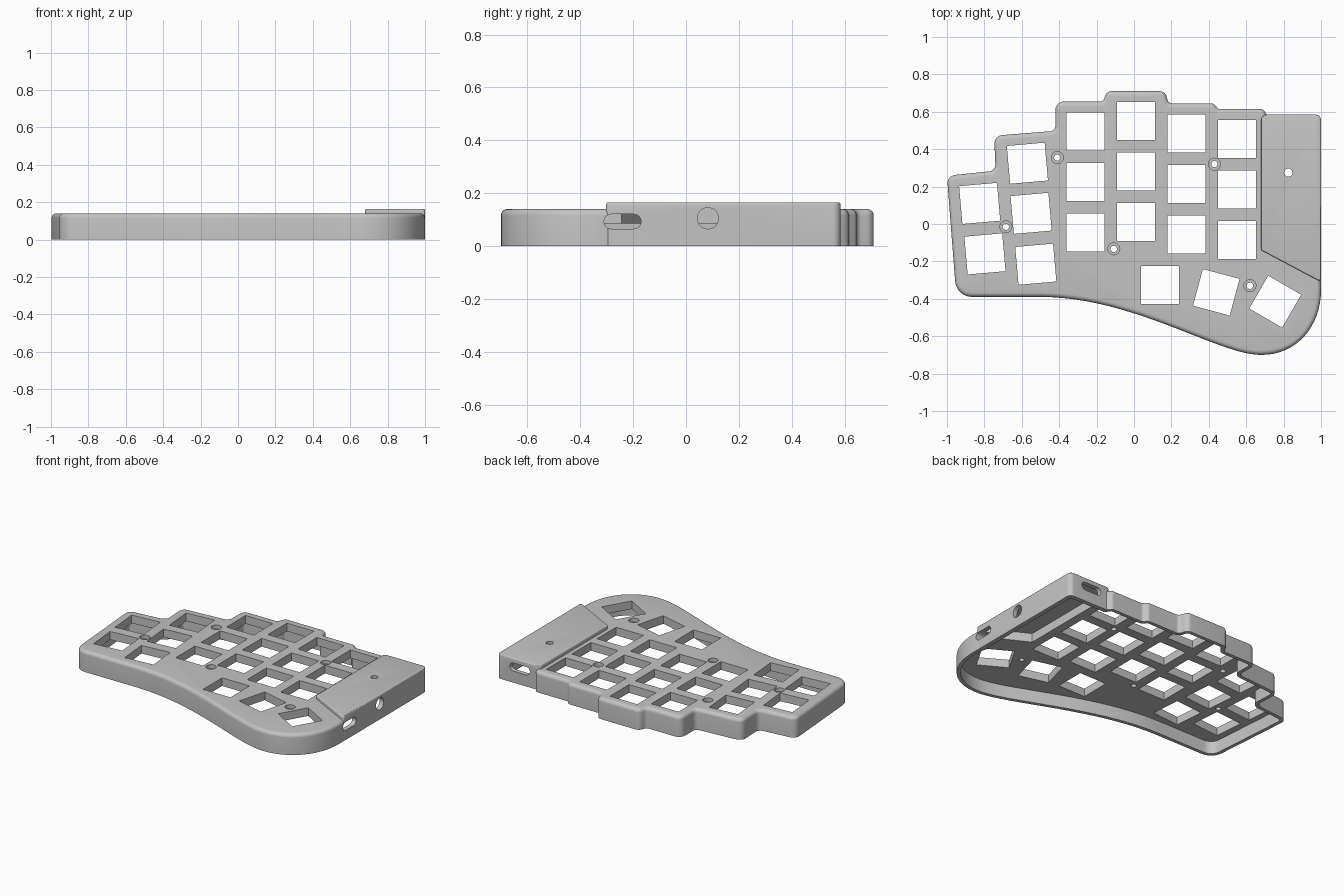
import bpy, bmesh, math
from mathutils import Vector, Matrix

if "Cube" in bpy.data.objects:
    bpy.data.objects.remove(bpy.data.objects["Cube"])

grey = bpy.data.materials.new("case grey")
grey.use_nodes = True
GREY = (0.55, 0.55, 0.55, 1)
grey.diffuse_color = GREY
grey.node_tree.nodes["Principled BSDF"].inputs["Base Color"].default_value = GREY


def rounded(corners, steps=6):
    """Fillet (x, y, radius) corners into a list of points."""
    out = []
    for i, (x, y, r) in enumerate(corners):
        p = Vector((x, y))
        if r == 0:
            out.append(p)
            continue
        a = (Vector(corners[i - 1][:2]) - p).normalized()
        b = (Vector(corners[(i + 1) % len(corners)][:2]) - p).normalized()
        half = a.angle(b) / 2
        centre = p + (a + b).normalized() * (r / math.sin(half))
        start = p + a * (r / math.tan(half)) - centre
        end = p + b * (r / math.tan(half)) - centre
        sweep = math.pi - 2 * half
        for k in range(steps + 1):
            t = k / steps
            out.append(centre + (start * math.sin((1 - t) * sweep) + end * math.sin(t * sweep)) / math.sin(sweep))
    return out


def bezier(a, b, c, d, n):
    a, b, c, d = map(Vector, (a, b, c, d))
    return [a * (1 - t) ** 3 + b * 3 * t * (1 - t) ** 2 + c * 3 * t * t * (1 - t) + d * t ** 3
            for t in (k / n for k in range(n + 1))]


def inset(points, dist):
    """Move a counter-clockwise outline inwards."""
    out = []
    for i, p in enumerate(points):
        a = (p - points[i - 1]).normalized()
        b = (points[(i + 1) % len(points)] - p).normalized()
        side = Vector((-a.y, a.x))
        n = (side + Vector((-b.y, b.x))).normalized()
        out.append(p + n * (dist / max(0.4, n.dot(side))))
    return out


def loft(bm, layers):
    """Stack outlines at given heights into a closed solid."""
    rings = [[bm.verts.new((p.x, p.y, z)) for p in pts] for pts, z in layers]
    for low, high in zip(rings, rings[1:]):
        for i in range(len(low)):
            j = (i + 1) % len(low)
            bm.faces.new((low[i], low[j], high[j], high[i]))
    bm.faces.new(rings[0][::-1])
    bm.faces.new(rings[-1])


def make(name, bm):
    bmesh.ops.recalc_face_normals(bm, faces=bm.faces)
    mesh = bpy.data.meshes.new(name)
    bm.to_mesh(mesh)
    bm.free()
    mesh.materials.append(grey)
    ob = bpy.data.objects.new(name, mesh)
    bpy.context.collection.objects.link(ob)
    return ob


def solid(name, layers):
    bm = bmesh.new()
    loft(bm, layers)
    return make(name, bm)


def combine(target, other, operation):
    mod = target.modifiers.new("combine", "BOOLEAN")
    mod.operation, mod.solver, mod.object = operation, "EXACT", other
    graph = bpy.context.evaluated_depsgraph_get()
    graph.update()
    mesh = bpy.data.meshes.new_from_object(target.evaluated_get(graph))
    target.modifiers.clear()
    target.data = mesh
    bpy.data.objects.remove(other)


def dome(outline, top, radius, steps=5):
    """Upright wall with a rounded upper edge."""
    layers = [(outline, 0)]
    for k in range(steps + 1):
        a = math.pi / 2 * k / steps
        layers.append((inset(outline, radius * (1 - math.cos(a))),
                       top - radius + radius * math.sin(a)))
    return layers


# Case outline: stepped back edge, swept palm edge
back = rounded([
    (0.985, 0.57, 0), (0.72, 0.57, 0.02), (0.69, 0.615, 0.03), (0.45, 0.615, 0.02),
    (0.425, 0.645, 0.027), (0.185, 0.645, 0.025), (0.165, 0.71, 0.035), (-0.145, 0.71, 0.035),
    (-0.165, 0.655, 0.025), (-0.42, 0.655, 0.045), (-0.42, 0.498, 0.03), (-0.748, 0.472, 0.045),
    (-0.74, 0.285, 0.035), (-1.0, 0.258, 0.045), (-0.95, -0.39, 0.09), (-0.5, -0.39, 0)])
palm = bezier((-0.5, -0.39), (0, -0.39), (0.45, -0.7), (0.68, -0.7), 24)[1:]
thumb = bezier((0.68, -0.7), (0.87, -0.7), (1, -0.55), (1, -0.35), 16)[1:]
outline = back + palm + thumb + [Vector((1, -0.3)), Vector((0.985, -0.25))]
case = solid("keyboard_case", dome(outline, 0.14, 0.024))

# Raised controller housing
housing_corners = [(1, -0.31, 0.012), (1, 0.585, 0.03), (0.68, 0.585, 0.03), (0.68, -0.14, 0.012)]
housing_line = rounded(housing_corners)
combine(case, solid("controller_housing", dome(housing_line, 0.165, 0.008, 3)), "UNION")

# Hollow underside
cavity = inset(outline, 0.024)
combine(case, solid("case_cavity", [(cavity, -0.1), (cavity, 0.085)]), "DIFFERENCE")
pocket = inset([Vector(c[:2]) for c in housing_corners], 0.03)
combine(case, solid("housing_cavity", [(pocket, -0.1), (pocket, 0.145)]), "DIFFERENCE")

# Square switch openings: (x, y, degrees)
keys = [(-0.825, 0.11, 5), (-0.797, -0.16, 5), (-0.57, 0.325, 5), (-0.55, 0.057, 5), (-0.525, -0.215, 5)]
for x, top in ((-0.26, 0.495), (0.01, 0.55), (0.28, 0.485), (0.55, 0.455)):
    keys += [(x, top - 0.27 * row, 0) for row in range(3)]
keys += [(0.14, -0.325, 0), (0.44, -0.365, -15), (0.755, -0.415, -30)]
bm = bmesh.new()
for x, y, deg in keys:
    place = Matrix.Translation((x, y, 0.1)) @ Matrix.Rotation(math.radians(deg), 4, "Z")
    bmesh.ops.create_cube(bm, size=1, matrix=place @ Matrix.Diagonal((0.203, 0.203, 0.3, 1)))
combine(case, make("switch_cutter", bm), "DIFFERENCE")


def circle(x, y, r, n=24):
    return [Vector((x + r * math.cos(2 * math.pi * k / n), y + r * math.sin(2 * math.pi * k / n)))
            for k in range(n)]


# Counterbored screw holes and the reset hole
bm = bmesh.new()
for x, y in ((-0.41, 0.355), (-0.685, -0.015), (-0.108, -0.133), (0.43, 0.32), (0.62, -0.33)):
    small, wide = circle(x, y, 0.017), circle(x, y, 0.032)
    loft(bm, [(small, 0), (small, 0.115), (wide, 0.115), (wide, 0.3)])
reset = circle(0.825, 0.275, 0.022)
loft(bm, [(reset, 0.05), (reset, 0.3)])
combine(case, make("screw_cutter", bm), "DIFFERENCE")


def port(width, height, place):
    """Rounded port cutter, moved and turned into a wall."""
    w, h = width / 2, height / 2
    r = h * 0.98
    shape = rounded([(w, -h, r), (w, h, r), (-w, h, r), (-w, -h, r)])
    bm = bmesh.new()
    loft(bm, [(shape, -0.06), (shape, 0.06)])
    bm.transform(place)
    combine(case, make("port_cutter", bm), "DIFFERENCE")


# Side slot, round jack and rear slot
to_side = Matrix(((0, 0, 1, 0), (1, 0, 0, 0), (0, 1, 0, 0), (0, 0, 0, 1)))
to_back = Matrix.Rotation(math.pi / 2, 4, "X")
port(0.14, 0.055, Matrix.Translation((1, -0.24, 0.093)) @ to_side)
port(0.08, 0.08, Matrix.Translation((1, 0.083, 0.105)) @ to_side)
port(0.15, 0.055, Matrix.Translation((0.83, 0.585, 0.105)) @ to_back)

# Smooth shading with crisp edges
bpy.ops.object.select_all(action="DESELECT")
case.select_set(True)
bpy.context.view_layer.objects.active = case
bpy.ops.object.shade_smooth_by_angle(angle=math.radians(30))
